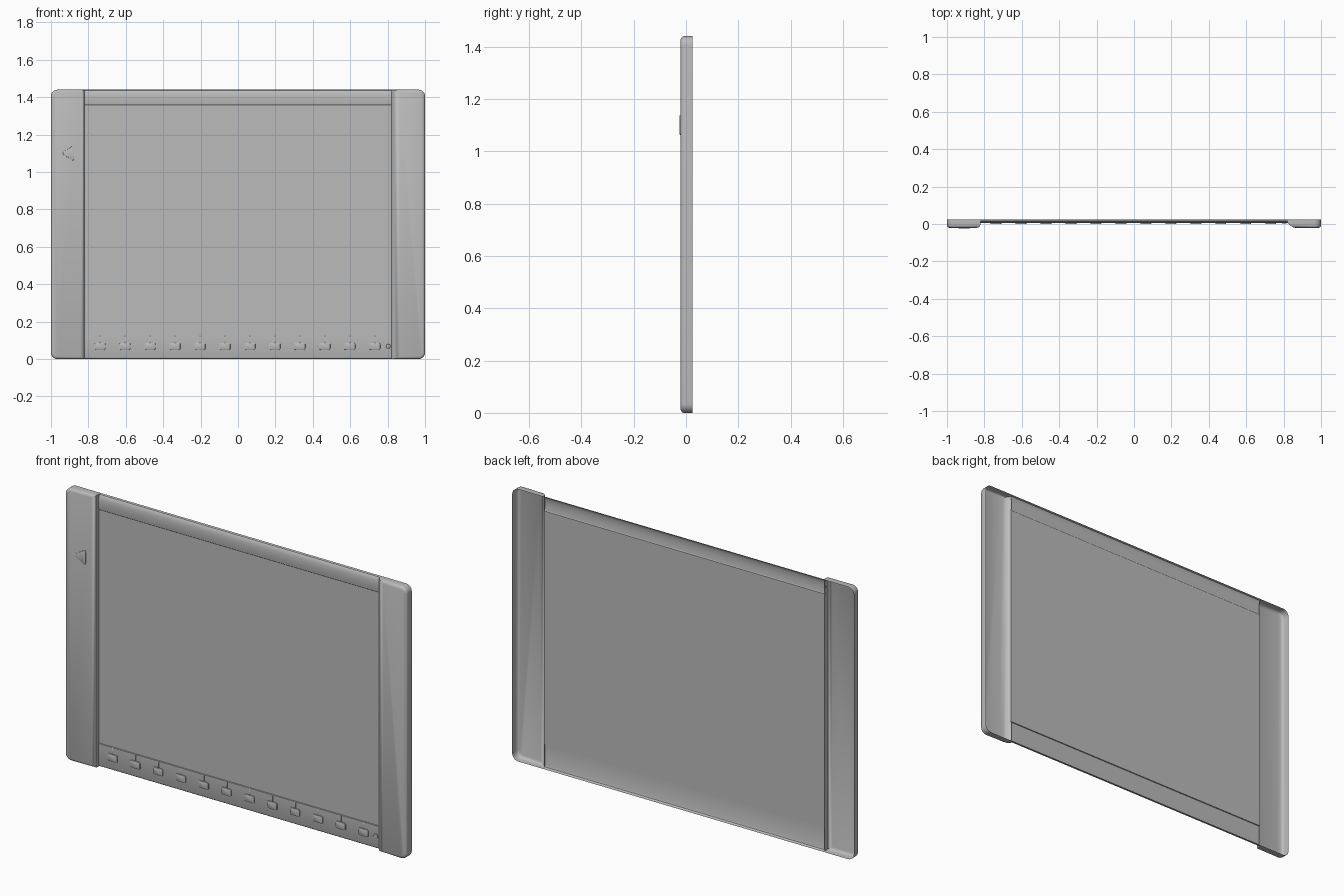
import bpy, bmesh, math

if "Cube" in bpy.data.objects:
    bpy.data.objects.remove(bpy.data.objects["Cube"])

grey = bpy.data.materials.new("light_grey")
grey.diffuse_color = (0.5, 0.5, 0.5, 1)
grey.use_nodes = True
grey.node_tree.nodes["Principled BSDF"].inputs["Base Color"].default_value = grey.diffuse_color


def finish(name, bm, angle=35):
    bmesh.ops.recalc_face_normals(bm, faces=bm.faces)
    # open shells: make the large front faces point towards -y
    if sum(f.normal.y * f.calc_area() for f in bm.faces) > 0:
        bmesh.ops.reverse_faces(bm, faces=bm.faces)
    me = bpy.data.meshes.new(name)
    bm.to_mesh(me)
    bm.free()
    ob = bpy.data.objects.new(name, me)
    bpy.context.collection.objects.link(ob)
    me.materials.append(grey)
    bpy.ops.object.select_all(action='DESELECT')
    ob.select_set(True)
    bpy.context.view_layer.objects.active = ob
    bpy.ops.object.shade_smooth_by_angle(angle=math.radians(angle))
    return ob


def loft(name, loops, skip=None, angle=35):
    """Skin closed loops from back to front and cap the front."""
    bm = bmesh.new()
    rings = [[bm.verts.new(p) for p in l] for l in loops]
    for k, (a, b) in enumerate(zip(rings, rings[1:])):
        n = len(a)
        for i in range(n):
            if skip and skip(k, i, n):
                continue
            bm.faces.new((a[i], a[(i + 1) % n], b[(i + 1) % n], b[i]))
    bm.faces.new(rings[-1])
    return finish(name, bm, angle)


H, R = 1.44, 0.035
LEVELS = [(0.025, 0), (0.012, 0), (-0.008, 0), (-0.014, 0.002),
          (-0.018, 0.006), (-0.021, 0.014)]


def side_panel(name, s, inner):
    """Raised side panel, open behind, rounded on its outer corners."""
    loops = []
    for (y, d), (xi, yi) in zip(LEVELS, inner):
        r = R - d
        pts = [(s * xi, yi, d)]
        for c, a0 in ((R, -90), (H - R, 0)):
            for j in range(7):
                a = math.radians(a0 + 15 * j)
                pts.append((s * (1 - R + r * math.cos(a)), y, c + r * math.sin(a)))
        pts.append((s * xi, yi, H - d))
        loops.append(pts)
    loft(name, loops, lambda k, i, n: k == 0 and i == n - 1)


side_panel("left_panel", -1, [(.82, .025), (.82, .012), (.822, -.005),
                              (.824, -.012), (.832, -.018), (.842, -.021)])
side_panel("right_panel", 1, [(.82, .025), (.82, .012), (.823, .003),
                              (.835, -.008), (.85, -.017), (.865, -.021)])

# centre sheet: bottom lip, key strip, recessed screen, rounded top bar
profile = [(.025, 0), (.015, 0), (.009, .004), (.006, .012), (.006, .122),
           (.011, .123), (.011, 1.358), (.0085, 1.361), (.0065, 1.375),
           (.0055, 1.395), (.0065, 1.415), (.010, 1.43), (.015, 1.437), (.025, 1.44)]
bm = bmesh.new()
ends = [[bm.verts.new((x, y, z)) for y, z in profile] for x in (-.822, .822)]
for i in range(len(profile) - 1):
    bm.faces.new((ends[0][i], ends[1][i], ends[1][i + 1], ends[0][i + 1]))
finish("screen_sheet", bm, 25)


def rounded(points, r):
    """Round the corners of a convex polygon with quadratic curves."""
    out = []
    n = len(points)
    for i, (x, z) in enumerate(points):
        ends = []
        for q in (points[i - 1], points[(i + 1) % n]):
            l = math.hypot(q[0] - x, q[1] - z)
            ends.append((x + (q[0] - x) * r / l, z + (q[1] - z) * r / l))
        for t in (0, .25, .5, .75, 1):
            out.append(tuple((1 - t) ** 2 * ends[0][k] + 2 * t * (1 - t) * (x, z)[k]
                             + t * t * ends[1][k] for k in (0, 1)))
    return out


def button(name, outline, x, z, y0, y1):
    loops = [[(x + px * f, y, z + pz * f) for px, pz in outline]
             for y, f in ((y0, 1), (y1 + .001, .98), (y1, .9))]
    loft(name, loops)


# triangular button on the left panel
button("triangle_button", rounded([(-.042, 0), (.027, -.044), (.027, .044)], .018),
       -.903, 1.10, -.021, -.025)

# row of keys with thin stems reaching the strip edge
key = rounded([(-.029, -.019), (.029, -.019), (.029, .019), (-.029, .019)], .009)
for i in range(12):
    x = -.738 + i * .1336
    button(f"key_{i + 1}", key, x, .068, .006, .0)
    button(f"key_stem_{i + 1}", [(-.003, -.018), (.003, -.018), (.003, .018), (-.003, .018)],
           x, .104, .006, .0045)

# small round stud beside the last key
stud = [(.012 * math.cos(a * math.pi / 8), .012 * math.sin(a * math.pi / 8)) for a in range(16)]
button("stud", stud, .803, .068, .006, .003)
